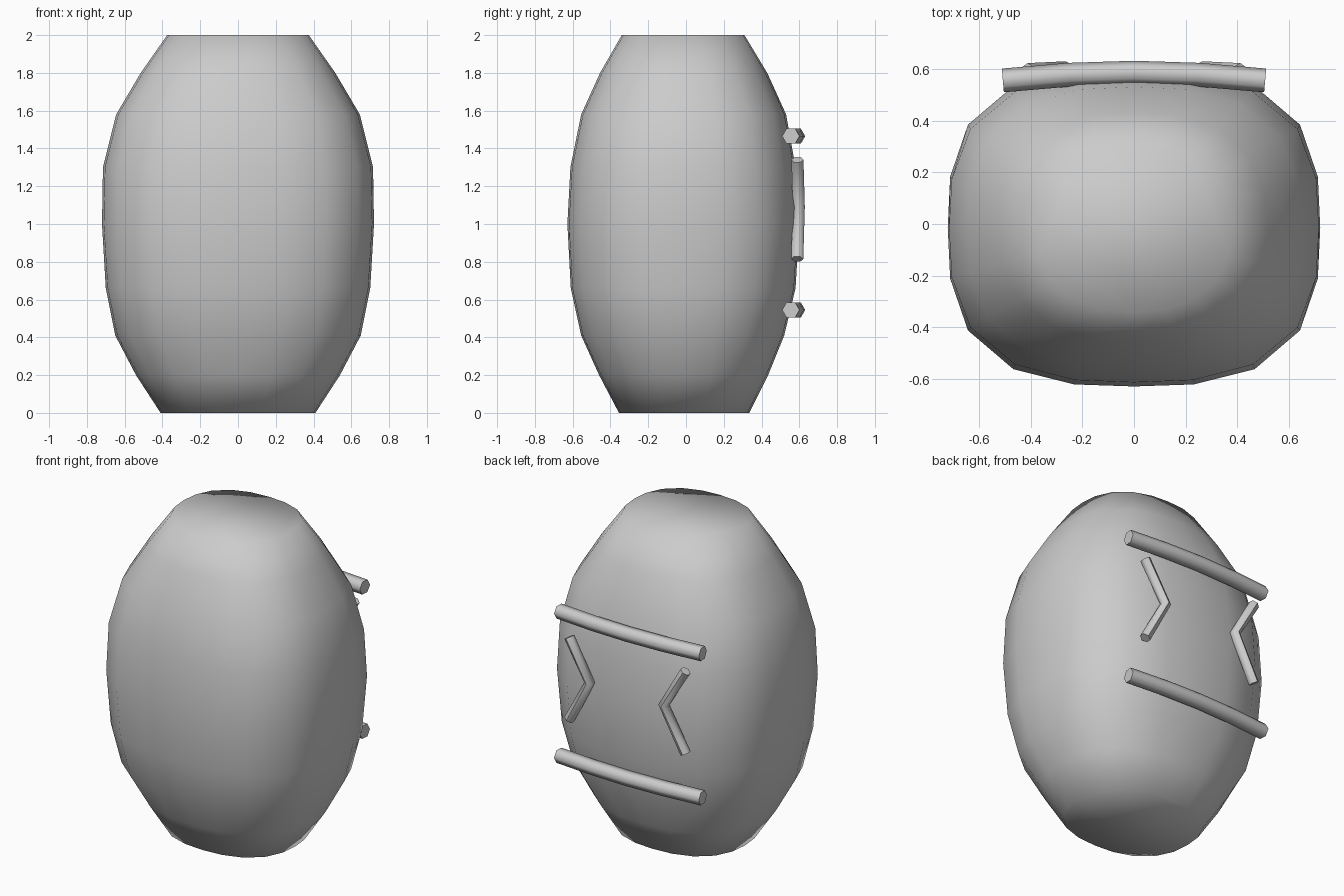
import bpy, bmesh, math

if "Cube" in bpy.data.objects:
    bpy.data.objects.remove(bpy.data.objects["Cube"])

SIDES = 20


def smooth(obj, angle):
    bpy.ops.object.select_all(action='DESELECT')
    obj.select_set(True)
    bpy.context.view_layer.objects.active = obj
    bpy.ops.object.shade_smooth_by_angle(angle=math.radians(angle))


def section(bm, z, hx, front, back, n):
    # rounded-square ring
    ring = []
    cy, hy = (front + back) / 2, (back - front) / 2
    for i in range(SIDES):
        a = 2 * math.pi * i / SIDES
        c, s = math.cos(a), math.sin(a)
        r = (abs(c) ** n + abs(s) ** n) ** (-1 / n)
        ring.append(bm.verts.new((hx * r * c, cy + hy * r * s, z)))
    return ring


def tube(name, points, radius):
    # six-sided rod along a path
    curve = bpy.data.curves.new(name, 'CURVE')
    curve.dimensions = '3D'
    curve.bevel_depth = radius
    curve.bevel_resolution = 1
    curve.use_fill_caps = True
    sp = curve.splines.new('POLY')
    sp.points.add(len(points) - 1)
    for p, co in zip(sp.points, points):
        p.co = (*co, 1)
    obj = bpy.data.objects.new(name, curve)
    bpy.context.collection.objects.link(obj)
    bpy.ops.object.select_all(action='DESELECT')
    obj.select_set(True)
    bpy.context.view_layer.objects.active = obj
    bpy.ops.object.convert(target='MESH')
    obj = bpy.context.object
    obj.name = name
    smooth(obj, 62)


# Rounded barrel body: z, half width, front y, back y, squareness
profile = [
    (0.00, 0.41, -0.355, 0.335, 2.4),
    (0.20, 0.54, -0.46, 0.435, 2.5),
    (0.41, 0.65, -0.555, 0.52, 2.7),
    (0.66, 0.70, -0.61, 0.58, 2.8),
    (1.00, 0.72, -0.628, 0.60, 2.9),
    (1.30, 0.715, -0.612, 0.58, 2.8),
    (1.58, 0.645, -0.555, 0.53, 2.7),
    (1.80, 0.515, -0.455, 0.43, 2.5),
    (2.00, 0.375, -0.34, 0.31, 2.4),
]
bm = bmesh.new()
rings = [section(bm, *p) for p in profile]
for a, b in zip(rings, rings[1:]):
    for i in range(SIDES):
        j = (i + 1) % SIDES
        bm.faces.new((a[i], a[j], b[j], b[i]))
bm.faces.new(rings[-1])
bm.faces.new(rings[0][::-1])
mesh = bpy.data.meshes.new("body")
bm.to_mesh(mesh)
bm.free()
body = bpy.data.objects.new("body", mesh)
bpy.context.collection.objects.link(body)
smooth(body, 80)

# Two bowed bars across the back
for name, z in (("upper_bar", 1.465), ("lower_bar", 0.545)):
    tube(name, [(-0.507, 0.555, z), (-0.25, 0.577, z), (0, 0.585, z),
                (0.25, 0.577, z), (0.507, 0.555, z)], 0.046)

# Mirrored chevrons pointing inward
for name, s in (("left_chevron", -1), ("right_chevron", 1)):
    tube(name, [(s * 0.41, 0.59, 1.34), (s * 0.262, 0.597, 1.09),
                (s * 0.41, 0.589, 0.815)], 0.032)
